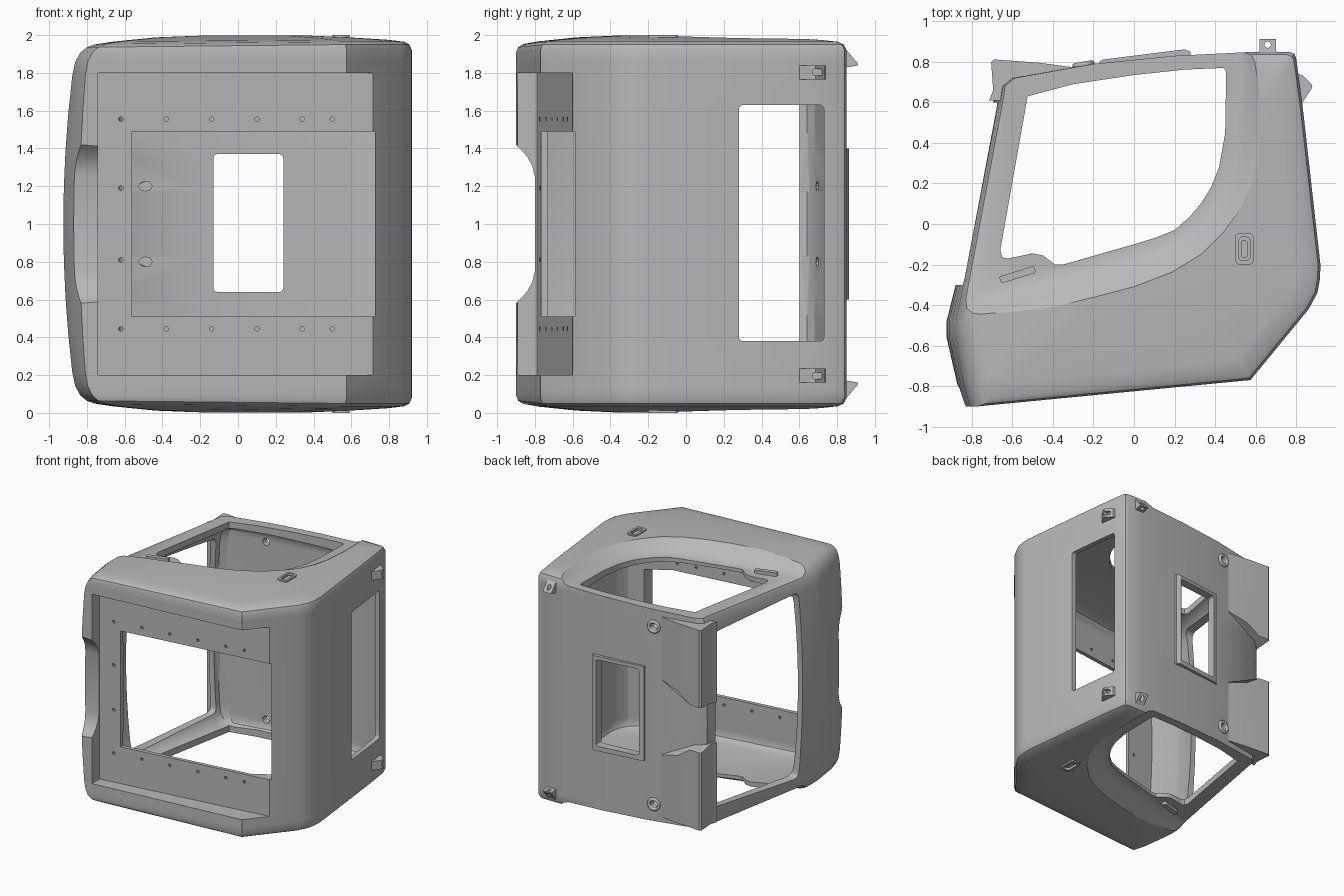
import bpy, bmesh, math

if "Cube" in bpy.data.objects:
    bpy.data.objects.remove(bpy.data.objects["Cube"], do_unlink=True)

grey = bpy.data.materials.new("primer grey")
grey.use_nodes = True
grey.diffuse_color = (0.48, 0.48, 0.48, 1)
for node in grey.node_tree.nodes:
    if node.type == 'BSDF_PRINCIPLED':
        node.inputs["Base Color"].default_value = (0.48, 0.48, 0.48, 1)


def skin(name, rings, groups=None):
    """Closed skin over a run of rings; groups holds several separate runs."""
    bm = bmesh.new()
    for run in groups or [rings]:
        vs = [[bm.verts.new(p) for p in ring] for ring in run]
        n = len(vs[0])
        for a, b in zip(vs, vs[1:]):
            for i in range(n):
                j = (i + 1) % n
                bm.faces.new((a[i], a[j], b[j], b[i]))
        bm.faces.new(vs[0][::-1])
        bm.faces.new(vs[-1])
    bmesh.ops.recalc_face_normals(bm, faces=bm.faces[:])
    me = bpy.data.meshes.new(name)
    bm.to_mesh(me)
    bm.free()
    me.materials.append(grey)
    ob = bpy.data.objects.new(name, me)
    bpy.context.collection.objects.link(ob)
    return ob


def place(p, axis, c):
    a, b = p
    return {'x': (c, a, b), 'y': (a, c, b), 'z': (a, b, c)}[axis]


def run(pts, axis, lo, hi):
    return [[place(p, axis, c) for p in pts] for c in (lo, hi)]


def prism(name, pts, axis, lo, hi):
    return skin(name, run(pts, axis, lo, hi))


def rrect(a0, a1, b0, b1, r):
    pts = []
    for k, (a, b) in enumerate([(a1 - r, b1 - r), (a0 + r, b1 - r), (a0 + r, b0 + r), (a1 - r, b0 + r)]):
        for s in range(4):
            t = (k + s / 3) * math.pi / 2
            pts.append((a + r * math.cos(t), b + r * math.sin(t)))
    return pts


def ellipse(a, b, ra, rb, n=12):
    return [(a + ra * math.cos(i * math.tau / n), b + rb * math.sin(i * math.tau / n)) for i in range(n)]


def cut(ob, cutter):
    m = ob.modifiers.new("cut", 'BOOLEAN')
    m.operation, m.solver, m.object = 'DIFFERENCE', 'EXACT', cutter
    bpy.context.view_layer.objects.active = ob
    bpy.ops.object.modifier_apply(modifier=m.name)
    bpy.data.objects.remove(cutter, do_unlink=True)


def flip(ob, name):
    """Copy mirrored to the other side of the cab."""
    me = ob.data.copy()
    for v in me.vertices:
        v.co.z = 2 - v.co.z
    me.flip_normals()
    twin = bpy.data.objects.new(name, me)
    bpy.context.collection.objects.link(twin)
    return twin


def smooth(ob, deg=27):
    bpy.ops.object.select_all(action='DESELECT')
    ob.select_set(True)
    bpy.context.view_layer.objects.active = ob
    bpy.ops.object.shade_smooth_by_angle(angle=math.radians(deg))


# Cab profile: x, y and how far the point bows out at mid width
profile = [(-.79, -.90, .05), (-.82, -.80, .05), (-.85, -.56, .075), (-.85, -.48, .075), (-.82, -.30, .06),
           (-.655, .60, .04), (-.645, .68, .03), (-.60, .72, .02), (-.2, .79, 0), (.2, .83, 0), (.6, .85, 0),
           (.765, .85, 0), (.79, .84, 0), (.80, .82, 0), (.83, .60, 0), (.92, -.2, 0), (.918, -.27, 0),
           (.905, -.34, 0), (.862, -.42, 0), (.575, -.77, 0)]
edge = [(.15, 1), (.35, .997), (.6, .988), (.85, .975), (.95, .965), (.985, .95), (1, .92), (1, .87)]
levels = edge + [(1, .8 * k / 4) for k in range(4, -5, -1)] + [(r, -h) for r, h in edge[::-1]]
CX, CY = .1, -.1


def floor_y(x):
    return -.79 + .13 * (x + .74)


def cab_point(x, y, b, r, h, half):
    """Scale toward the side centre, bow the front, round and narrow the front corners."""
    corner = min(1, max(0, (abs(h) - .82) / .14)) ** 2 * .05 if b else 0
    px = CX + r * (x - CX - b * (1 - h * h) + corner)
    narrow = 1 - .015 * min(1, max(0, (-.45 - px) / .3))
    return px, CY + r * (y - CY), 1 + half * h * narrow


def cab_solid(name, pts, half):
    return skin(name, [[cab_point(*p, r, h, half) for p in pts] for r, h in levels])


# Hollow shell, floor plate left above the underside pocket
shell = cab_solid("cab_shell", profile, 1)
inner = [(CX + .95 * (x - CX), CY + .95 * (y - CY), b) for x, y, b in profile]
inner = [(x, max(y, floor_y(x) + .03), b) for x, y, b in inner]
cut(shell, cab_solid("cavity_cutter", inner, .87))

# Recessed upper sides inside the sweeping shoulder line, eased at both rims
low = [(-1.1, -.44), (-.83, -.37), (0, -.15), (.12, -.1), (.22, -.04), (.32, .04), (.40, .14), (.46, .25), (.495, .38),
       (.51, .55), (.51, 1.1), (-1.1, 1.1)]
high = [(-1.1, -.58), (-.83, -.51), (0, -.29), (.18, -.22), (.32, -.135), (.43, -.03), (.52, .09), (.58, .22), (.615, .37),
        (.63, .55), (.63, 1.1), (-1.1, 1.1)]
for side in (1, -1):
    rings = [[(a[0] + t * (b[0] - a[0]), a[1] + t * (b[1] - a[1]), 1 + side * (h + .025 * a[0] * (1 - min(1, t))))
              for a, b in zip(low, high)] for t, h in ((0, .90), (.35, .92), (.75, .965), (1.1, .99), (1.3, 1.03))]
    cut(shell, skin("recess_cutter", rings))

# Door windows
window = [(-.525, .63), (-.3, .69), (0, .735), (.25, .762), (.44, .77), (.455, .755), (.45, .45), (.42, .28), (.38, .18),
          (.33, .1), (.27, .03), (.2, -.03), (.1, -.07), (0, -.1), (-.35, -.2), (-.39, -.2), (-.45, -.155), (-.5, -.145),
          (-.62, -.17), (-.65, -.165), (-.66, -.13)]
cut(shell, prism("door_window_cutter", window, 'z', -.2, 2.2))

# Windscreen narrowing upward, rear window, roof hatch
screen = [(y, 1 + (z - 1) * (1 - .06 * (y + .3) / .9)) for y, z in rrect(-.3, .6, .215, 1.785, .05)]
cut(shell, prism("windscreen_cutter", screen, 'x', -1.2, -.5))
cut(shell, prism("rear_window_cutter", rrect(.28, .73, .38, 1.63, .02), 'x', .6, 1.2))


def hatch_cutter():
    return prism("hatch_cutter", rrect(-.13, .24, .64, 1.37, .02), 'y', .6, 1.1)


cut(shell, hatch_cutter())

# Underside pocket between the skirts, floor opening and front arch
pocket = [(-.74, floor_y(-.74)), (.8, floor_y(.8)), (.8, -1.1), (-.74, -1.1)]
cut(shell, prism("pocket_cutter", pocket, 'z', .2, 1.8))
cut(shell, prism("floor_opening_cutter", [(-.56, .51), (.725, .51), (.725, 1.49), (-.56, 1.49)], 'y', -1.1, -.46))
half_arch = [(-1, .44), (-.93, .44), (-.9, .42), (-.87, .39), (-.84, .355), (-.815, .31), (-.80, .25)]
cut(shell, prism("arch_cutter", [(y, 1 + z) for y, z in half_arch] + [(y, 1 - z) for y, z in half_arch[::-1]],
                 'x', -1.2, -.72))

# Bolt holes in the floor, sockets in the header, drains in the roof
spots = [(x, z) for x in (-.62, -.38, -.14, .1, .34, .5) for z in (.445, 1.555)] + [(-.62, .81), (-.62, 1.19)]
cut(shell, skin("bolt_cutter", None, [run(ellipse(x, z, .012, .012, 10), 'y', -1, -.5) for x, z in spots]))
cut(shell, skin("socket_cutter", None, [run(ellipse(-.49, z, .035, .025), 'y', .6, .72) for z in (.8, 1.2)]))
cut(shell, skin("drain_cutter", None, [run(ellipse(-.25, z, .03, .03), 'y', .6, 1) for z in (.25, 1.75)]))

# Door handle surrounds with a sunken grip
grip_hole = rrect(.518, .572, -.18, -.065, .015)
cut(shell, skin("grip_cutter", None, [run(grip_hole, 'z', -.1, .04), run(grip_hole, 'z', 1.96, 2.1)]))
smooth(shell)
handle = prism("handle_left", rrect(.50, .59, -.2, -.045, .02), 'z', 1.96, 2)
cut(handle, prism("grip_cutter", grip_hole, 'z', 1.9, 2.1))
grip = prism("grip_bar_left", rrect(.53, .56, -.165, -.08, .01), 'z', 1.95, 1.99)
for ob, name in ((handle, "handle_right"), (grip, "grip_bar_right")):
    flip(ob, name)

# Raised hatch frame
frame = prism("hatch_frame", [(-.17, .765), (-.17, .802), (-.15, .812), (.25, .862), (.28, .848), (.28, .80)], 'z', .6, 1.4)
cut(frame, hatch_cutter())
smooth(frame)

# Roof front fairings, narrower toward the rear
fairing = prism("roof_fairing_left", [(-.715, .61), (-.695, .66), (-.705, .80), (-.69, .812), (-.6, .805), (-.48, .797),
                                      (-.31, .775), (-.35, .74), (-.6, .69), (-.645, .61)], 'z', 1.17, 1.845)
for v in fairing.data.vertices:
    if v.co.z < 1.5 and v.co.x > -.55:
        v.co.z += .13 * min(1, (v.co.x + .7) / .35)
    if v.co.y > .77 and v.co.z < 1.5:
        v.co.z += .02
smooth(fairing)
smooth(flip(fairing, "roof_fairing_right"))

# Rings around the roof drains
for z, side in ((.25, "right"), (1.75, "left")):
    bpy.ops.mesh.primitive_torus_add(location=(-.25, .787, z), rotation=(math.pi / 2, 0, .17),
                                     major_radius=.042, minor_radius=.014, major_segments=20, minor_segments=8)
    ring = bpy.context.object
    ring.name = "drain_ring_" + side
    ring.data.materials.append(grey)
    smooth(ring, 60)

# Lifting lugs on the rear wall and on the roof corners
rear = prism("rear_lug_left", [(.80, .74), (.83, .735), (.88, .685), (.875, .665), (.83, .60), (.80, .60)], 'z', 1.765, 1.84)
cut(rear, prism("lug_cutter", rrect(.67, .72, 1.785, 1.82, .01), 'x', .835, 1))
flip(rear, "rear_lug_right")
roof = prism("roof_lug_left", [(.83, 1.83), (.86, 1.83), (.912, 1.84), (.905, 1.855), (.85, 1.92), (.83, 1.92)], 'x', .62, .70)
cut(roof, prism("lug_cutter", ellipse(.66, .885, .016, .016), 'z', 1.7, 2))
flip(roof, "roof_lug_right")

# Side marker lamps below the door windows
c, s = math.cos(.3), math.sin(.3)
lamp = prism("marker_lamp_left", [(-.575 + a * c - b * s, -.25 + a * s + b * c)
                                  for a, b in rrect(-.09, .09, -.018, .018, .01)], 'z', 1.87, 1.915)
flip(lamp, "marker_lamp_right")
